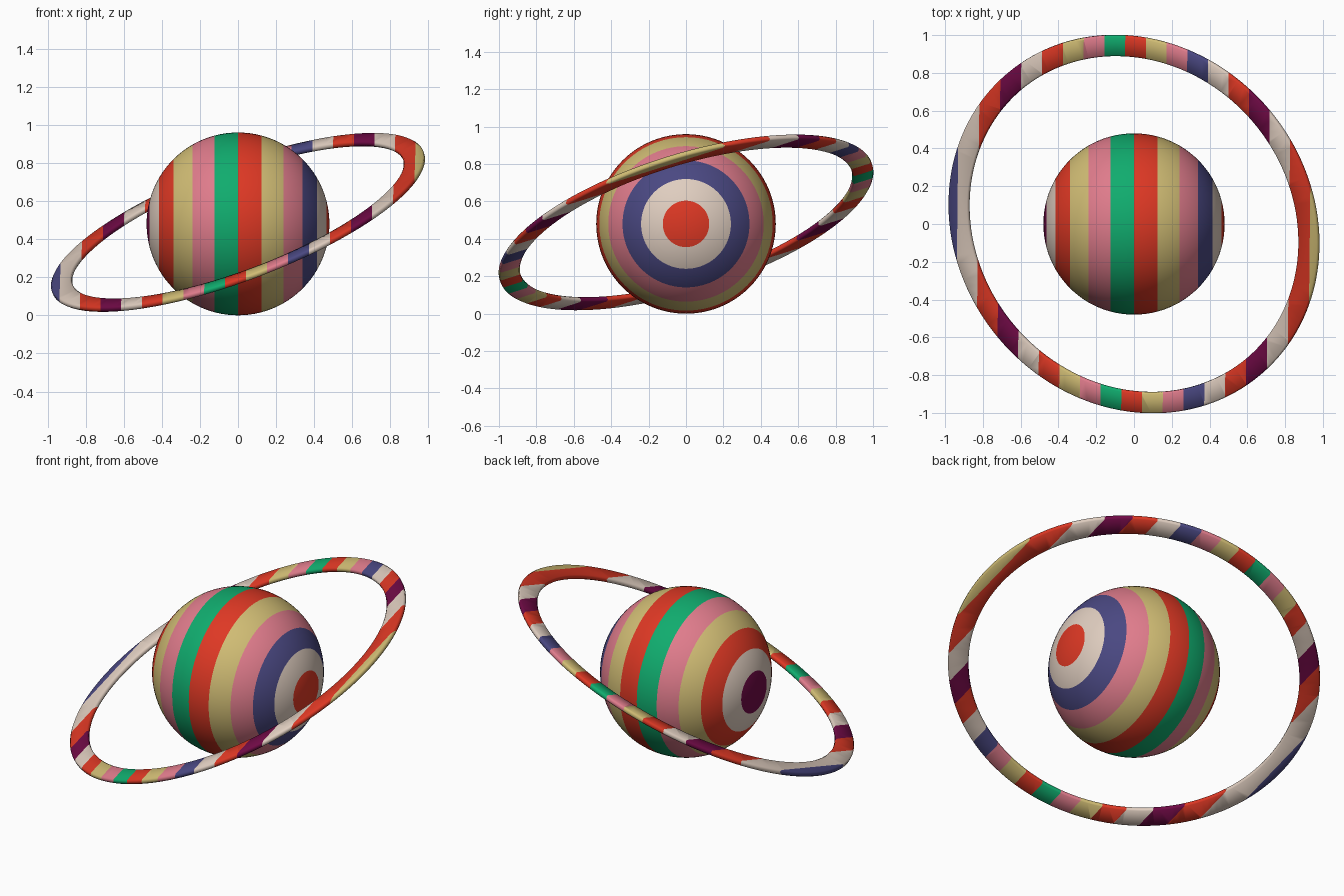
import bpy, bmesh, math
from mathutils import Matrix, Vector

if "Cube" in bpy.data.objects:
    bpy.data.objects.remove(bpy.data.objects["Cube"])


def lin(c):
    c /= 255
    return c / 12.92 if c <= 0.04045 else ((c + 0.055) / 1.055) ** 2.4


COLOURS = {
    "plum": (112, 10, 70), "cream": (224, 206, 192), "red": (222, 56, 36),
    "sand": (208, 188, 116), "pink": (224, 124, 140), "green": (16, 172, 110),
    "navy": (74, 72, 130),
}
NAMES = list(COLOURS)
MATS = []
for name, rgb in COLOURS.items():
    m = bpy.data.materials.new(name)
    m.diffuse_color = (*[lin(v) for v in rgb], 1)
    m.use_nodes = True
    m.node_tree.nodes["Principled BSDF"].inputs["Base Color"].default_value = m.diffuse_color
    MATS.append(m)

# Repeating stripe order from left (-x) to right (+x)
STRIPES = [NAMES.index(n) for n in (
    "plum cream red sand pink green red sand pink navy cream red").split()]


def finish(bm, name):
    bmesh.ops.recalc_face_normals(bm, faces=bm.faces)
    me = bpy.data.meshes.new(name)
    bm.to_mesh(me)
    bm.free()
    for m in MATS:
        me.materials.append(m)
    ob = bpy.data.objects.new(name, me)
    bpy.context.collection.objects.link(ob)
    bpy.context.view_layer.objects.active = ob
    ob.select_set(True)
    bpy.ops.object.shade_smooth_by_angle(angle=math.radians(50))
    ob.select_set(False)


# Globe: poles on the x axis, twelve bands of 15 degrees
R = 0.48
bm = bmesh.new()
bmesh.ops.create_uvsphere(bm, u_segments=96, v_segments=48, radius=R)
bmesh.ops.rotate(bm, verts=bm.verts, matrix=Matrix.Rotation(math.pi / 2, 3, 'Y'))
for f in bm.faces:
    c = f.calc_center_median()
    lat = math.degrees(math.atan2(c.x, math.hypot(c.y, c.z)))
    f.material_index = STRIPES[min(11, max(0, int((lat + 90) // 15)))]
bmesh.ops.translate(bm, verts=bm.verts, vec=(0, 0, R))
finish(bm, "globe")

# Orbit ring: bevelled flat section swept round, then tilted
R_IN, R_OUT, H, B = 0.928, 1.042, 0.015, 0.008
profile = [(R_IN, -H + B), (R_IN + B, -H), (R_OUT - B, -H), (R_OUT, -H + B),
           (R_OUT, H - B), (R_OUT - B, H), (R_IN + B, H), (R_IN, H - B)]
SEG = 144
bm = bmesh.new()
loops = []
for i in range(SEG):
    a = 2 * math.pi * i / SEG
    loops.append([bm.verts.new((r * math.cos(a), r * math.sin(a), z)) for r, z in profile])
n = len(profile)
for i in range(SEG):
    p, q = loops[i], loops[(i + 1) % SEG]
    for j in range(n):
        k = (j + 1) % n
        bm.faces.new((p[j], q[j], q[k], p[k]))
normal = Vector((-0.340, -0.281, 0.897)).normalized()
tilt = Vector((0, 0, 1)).rotation_difference(normal).to_matrix()
bmesh.ops.rotate(bm, verts=bm.verts, matrix=tilt)
bmesh.ops.translate(bm, verts=bm.verts, vec=(0, 0, 0.488))

# Cut the ring into equal stripes across x
PITCH, START = 0.1098, -0.057
across = Vector((1, -0.011, 0)).normalized()
for k in range(-9, 11):
    bmesh.ops.bisect_plane(bm, geom=bm.verts[:] + bm.edges[:] + bm.faces[:], dist=1e-5,
                           plane_co=across * (START + k * PITCH), plane_no=across)
for f in bm.faces:
    k = math.floor((f.calc_center_median().dot(across) - START) / PITCH)
    f.material_index = STRIPES[(k + 6) % 12]
finish(bm, "orbit_ring")
